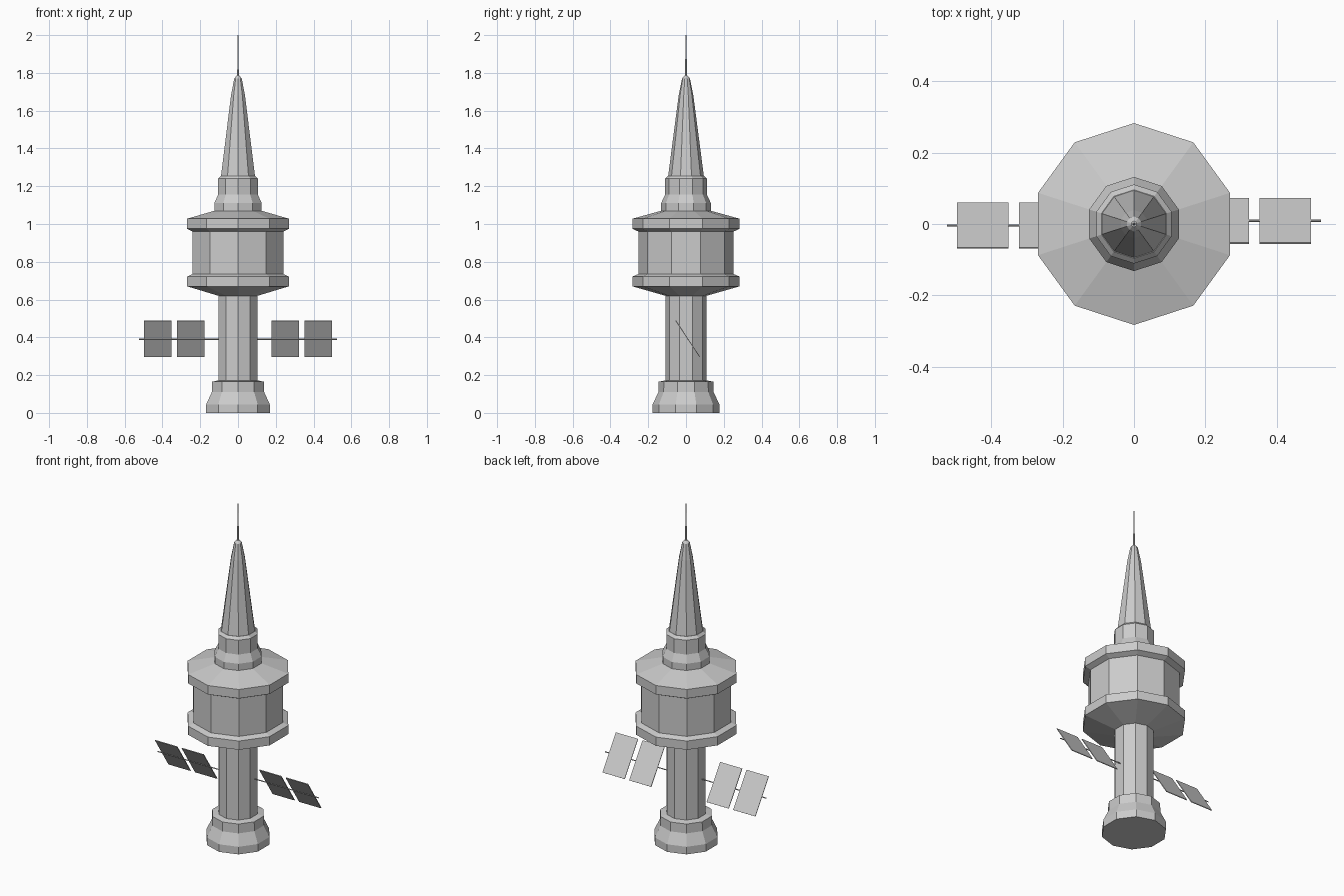
import bpy, bmesh, math
from mathutils import Matrix, Vector

if "Cube" in bpy.data.objects:
    bpy.data.objects.remove(bpy.data.objects["Cube"])


def lathe(name, profile, sides=10):
    """Faceted solid of revolution with a corner on the +y axis; profile is (radius, z)."""
    bm = bmesh.new()
    rings = []
    for r, z in profile:
        rings.append([bm.verts.new((r * math.cos(math.pi / 2 + 2 * math.pi * i / sides),
                                    r * math.sin(math.pi / 2 + 2 * math.pi * i / sides), z))
                      for i in range(sides)])
    for low, high in zip(rings, rings[1:]):
        for i in range(sides):
            j = (i + 1) % sides
            bm.faces.new((low[i], low[j], high[j], high[i]))
    bm.faces.new(rings[0][::-1])
    bm.faces.new(rings[-1])
    return finish(name, bm)


def finish(name, bm):
    bmesh.ops.recalc_face_normals(bm, faces=bm.faces)
    mesh = bpy.data.meshes.new(name)
    bm.to_mesh(mesh)
    bm.free()
    obj = bpy.data.objects.new(name, mesh)
    bpy.context.collection.objects.link(obj)
    return obj


def panel(name, x0, x1, y, z):
    """Thin tilted slab."""
    bm = bmesh.new()
    bmesh.ops.create_cube(bm, size=1)
    bmesh.ops.scale(bm, vec=(x1 - x0, 0.228, 0.004), verts=bm.verts)
    mat = Matrix.Translation(((x0 + x1) / 2, y, z)) @ Matrix.Rotation(-math.radians(56.5), 4, 'X')
    bmesh.ops.transform(bm, matrix=mat, verts=bm.verts)
    return finish(name, bm)


def rod(name, x0, x1, y, z, radius):
    bm = bmesh.new()
    bmesh.ops.create_cone(bm, cap_ends=True, segments=8, radius1=radius, radius2=radius,
                          depth=abs(x1 - x0))
    mat = Matrix.Translation(((x0 + x1) / 2, y, z)) @ Matrix.Rotation(math.pi / 2, 4, 'Y')
    bmesh.ops.transform(bm, matrix=mat, verts=bm.verts)
    return finish(name, bm)


# Tower body: stepped foot, shaft, drum with two rims, roof and collar
lathe("tower_body", [
    (0.177, 0), (0.177, 0.045), (0.146, 0.11), (0.145, 0.165), (0.109, 0.172),
    (0.109, 0.62), (0.283, 0.67), (0.283, 0.722), (0.252, 0.735),
    (0.252, 0.96), (0.283, 0.975), (0.283, 1.028), (0.132, 1.07),
    (0.132, 1.11), (0.111, 1.155), (0.111, 1.24), (0.096, 1.255)])

# Spire and mast
lathe("spire", [(0.095, 1.25), (0.039, 1.68), (0.021, 1.77), (0.008, 1.785)])
lathe("mast", [(0.005, 1.78), (0.003, 1.96), (0.002, 2.0)], 6)

# Tilted panels on an arm at each side
for side, sign, y in (("left", -1, -0.004), ("right", 1, 0.009)):
    rod(side + "_arm", sign * 0.05, sign * 0.525, y, 0.39, 0.003)
    for n, (a, b) in enumerate(((0.178, 0.322), (0.352, 0.497))):
        x0, x1 = sorted((sign * a, sign * b))
        panel(f"{side}_panel_{n + 1}", x0, x1, y, 0.393)
